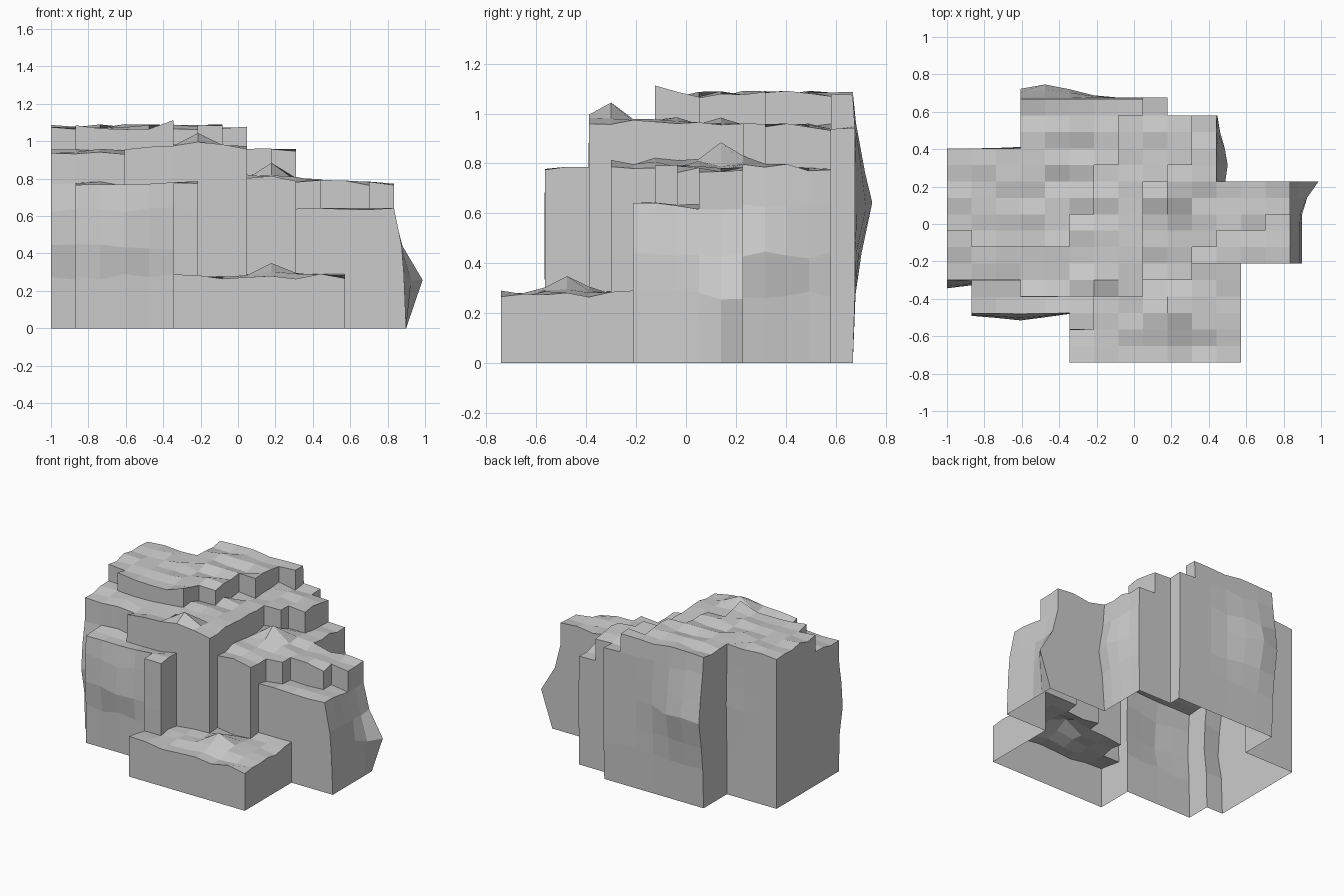
import bpy, bmesh, math, random

if "Cube" in bpy.data.objects:
    bpy.data.objects.remove(bpy.data.objects["Cube"])
random.seed(4)

NX, NY = 14, 16
DX, DY = 0.131, 0.088
X0, Y0 = -1.0, -0.74
LEVEL_Z = [0, 0.275, 0.435, 0.63, 0.775, 0.955, 1.075]   # terrace heights

# Terraces: (level, x cell start, x end, y cell start, y end); higher ones win
TERRACES = [
    (1, 5, 12, 0, 6),                                            # low front ledge
    (3, 10, 14, 6, 11),                                          # right shoulder
    (4, 1, 6, 3, 5), (4, 5, 6, 2, 4),                            # front left buttress
    (4, 8, 10, 5, 15), (4, 10, 11, 7, 15),                       # right middle terrace
    (4, 11, 13, 8, 11), (4, 13, 14, 9, 11),
    (5, 0, 3, 5, 13), (5, 3, 8, 4, 16),                          # upper terrace
    (5, 8, 9, 11, 16), (5, 9, 10, 12, 15),
    (6, 0, 1, 8, 13), (6, 1, 3, 7, 13), (6, 3, 5, 7, 16),        # summit
    (6, 5, 6, 9, 16), (6, 6, 7, 12, 16), (6, 7, 8, 15, 16),
]

# Local bulges and peaks: position, push, radius
BUMPS = [
    ((0.834, 0.228, 0.275), (0.10, 0, -0.03), 0.09),
    ((-0.48, 0.668, 0.63), (0, 0.07, 0), 0.20),
    ((0.44, 0.31, 0.435), (0.06, 0, 0), 0.17),
    ((-0.61, -0.476, 0.5), (0, -0.045, 0), 0.18),
    ((-1.0, -0.30, 0.5), (0, -0.05, 0), 0.18),
    ((-0.345, -0.124, 1.075), (0, 0, 0.035), 0.06),
    ((-0.21, -0.30, 0.955), (0, 0, 0.08), 0.07),
    ((0.18, 0.14, 0.775), (0, 0, 0.09), 0.08),
    ((0.18, -0.476, 0.275), (0, 0, 0.07), 0.08),
]

level = [[0] * NY for _ in range(NX)]
for lv, i0, i1, j0, j1 in TERRACES:
    for i in range(i0, i1):
        for j in range(j0, j1):
            level[i][j] = max(level[i][j], lv)


def cell(i, j):
    return level[i][j] if 0 <= i < NX and 0 <= j < NY else 0


bm = bmesh.new()
cache = {}


def vert(i, j, k):
    """Shared, slightly roughened vertex at a grid corner and level."""
    if (i, j, k) not in cache:
        p = [X0 + i * DX, Y0 + j * DY, LEVEL_Z[k]]
        q = list(p)
        if k:
            q[2] += random.uniform(-0.016, 0.016)
            if k == 4 and p[0] > 0:                    # right terrace falls outward
                q[2] += 0.035 - 0.055 * p[0]
            if k == 5:
                q[2] += 0.015 if -0.6 < p[0] < 0.1 and p[1] < 0.2 else -0.01
        if i == NX and k < 3:                          # foot of right wall flares out
            q[0] += 0.065 - 0.012 * k
        if j == NY and 0 < k < 6:
            q[1] += 0.008
        for c, d, r in BUMPS:
            w = math.exp(-(math.dist(p, c) / r) ** 2)
            if w > 0.02 and not (d[2] == 0 and k == 0):
                q = [a + w * b for a, b in zip(q, d)]
        cache[i, j, k] = bm.verts.new(q)
    return cache[i, j, k]


# Terrace tops and the cliff walls between cells (open underneath)
for i in range(NX):
    for j in range(NY):
        k = cell(i, j)
        if not k:
            continue
        bm.faces.new([vert(i, j, k), vert(i + 1, j, k), vert(i + 1, j + 1, k), vert(i, j + 1, k)])
        sides = [((i, j - 1), (i, j), (i + 1, j)), ((i + 1, j), (i + 1, j), (i + 1, j + 1)),
                 ((i, j + 1), (i + 1, j + 1), (i, j + 1)), ((i - 1, j), (i, j + 1), (i, j))]
        for n, a, b in sides:
            for m in range(cell(*n), k):
                bm.faces.new([vert(*a, m), vert(*b, m), vert(*b, m + 1), vert(*a, m + 1)])

mesh = bpy.data.meshes.new("terraced_rock")
bm.to_mesh(mesh)
bm.free()
rock = bpy.data.objects.new("terraced_rock", mesh)
bpy.context.collection.objects.link(rock)
